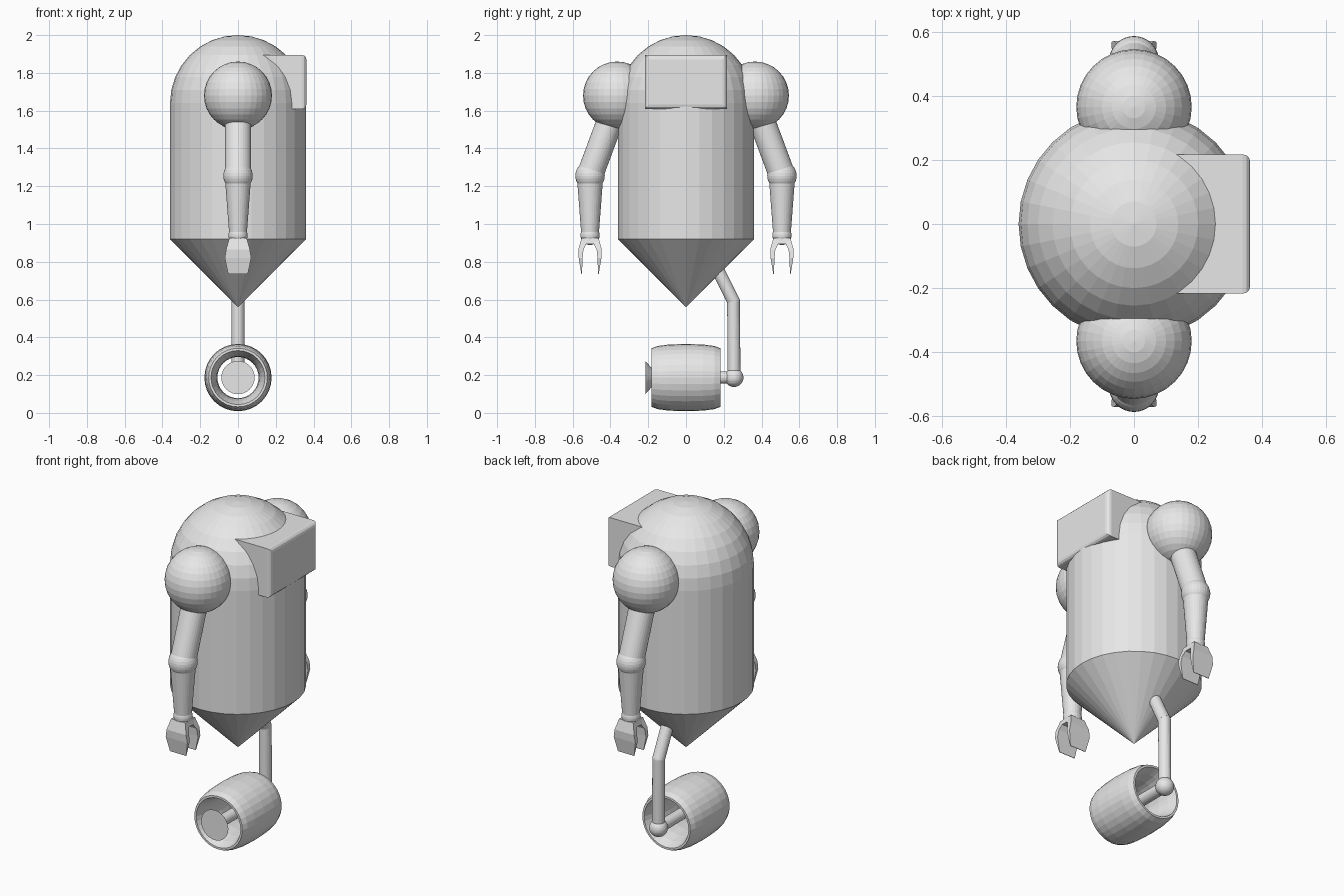
import bpy, bmesh, math
from mathutils import Vector, Matrix

if "Cube" in bpy.data.objects:
    bpy.data.objects.remove(bpy.data.objects["Cube"])

grey = bpy.data.materials.new("plain_grey")
grey.diffuse_color = (0.8, 0.8, 0.8, 1)
grey.use_nodes = True
grey.node_tree.nodes["Principled BSDF"].inputs["Base Color"].default_value = grey.diffuse_color


def finish(name, bm):
    bmesh.ops.remove_doubles(bm, verts=bm.verts, dist=1e-5)
    bmesh.ops.recalc_face_normals(bm, faces=bm.faces)
    mesh = bpy.data.meshes.new(name)
    bm.to_mesh(mesh)
    bm.free()
    mesh.materials.append(grey)
    obj = bpy.data.objects.new(name, mesh)
    bpy.context.collection.objects.link(obj)
    return obj


def lathe(name, profile, start=(0, 0, 0), axis=(0, 0, 1), sides=32, closed=False):
    """Spin (radius, distance along axis) points around an axis."""
    bm = bmesh.new()
    pts = profile + profile[:1] if closed else profile
    vs = [bm.verts.new((r, 0, h)) for r, h in pts]
    es = [bm.edges.new(p) for p in zip(vs, vs[1:])]
    bmesh.ops.spin(bm, geom=vs + es, cent=(0, 0, 0), axis=(0, 0, 1),
                   angle=math.tau, steps=sides, use_merge=False)
    turn = Vector((0, 0, 1)).rotation_difference(Vector(axis)).to_matrix().to_4x4()
    bm.transform(Matrix.Translation(start) @ turn)
    return finish(name, bm)


def rod(name, a, b, ra, rb):
    a, b = Vector(a), Vector(b)
    d = (b - a).length
    return lathe(name, [(0, 0), (ra, 0), (rb, d), (0, d)], a, (b - a) / d)


def ball(name, centre, r):
    bm = bmesh.new()
    bmesh.ops.create_uvsphere(bm, u_segments=32, v_segments=16, radius=r,
                              matrix=Matrix.Translation(centre))
    return finish(name, bm)


# Body: cone point, cylinder and dome in one profile
R = 0.36
dome = [(R * math.cos(i * math.pi / 16), 1.64 + R * math.sin(i * math.pi / 16)) for i in range(8)]
lathe("body", [(0, 0.56), (R, 0.92)] + dome + [(0, 2.0)])

# Face box on the +x side, rounded around its outer face
bm = bmesh.new()
bmesh.ops.create_cube(bm, size=1, matrix=Matrix.Translation((0.231, 0, 1.752))
                      @ Matrix.Diagonal((0.262, 0.434, 0.286, 1)))
rim = [e for e in bm.edges if all(v.co.x > 0.3 for v in e.verts)]
bmesh.ops.bevel(bm, geom=rim, offset=0.023, segments=3, profile=0.5, affect='EDGES')
finish("face_box", bm)


def claw(name, centre):
    """U-shaped gripper: (y, z, half width) outline, widest half way down."""
    outer = [(0.046, 0.735, 0.052), (0.06, 0.82, 0.07), (0.062, 0.865, 0.063), (0.045, 0.925, 0.046)]
    inner = [(0.043, 0.735, 0.052), (0.039, 0.82, 0.07), (0.035, 0.865, 0.063), (0.02, 0.893, 0.053)]
    bm = bmesh.new()
    rows = []
    for line in (outer, inner):
        full = line + [(-y, z, w) for y, z, w in reversed(line)]
        rows.append([[bm.verts.new((s * w, y + centre, z)) for s in (-1, 1)] for y, z, w in full])
    o, i = rows
    n = len(o)
    for k in range(n - 1):
        bm.faces.new((o[k][0], o[k][1], o[k + 1][1], o[k + 1][0]))
        bm.faces.new((i[k][0], i[k + 1][0], i[k + 1][1], i[k][1]))
        for s in (0, 1):
            bm.faces.new((o[k][s], o[k + 1][s], i[k + 1][s], i[k][s]))
    for k in (0, n - 1):
        bm.faces.new((o[k][0], i[k][0], i[k][1], o[k][1]))
    finish(name, bm)


# Arms on both y sides
for s, side in ((-1, "front"), (1, "back")):
    ball(side + "_shoulder", (0, s * 0.365, 1.68), 0.18)
    rod(side + "_upper_arm", (0, s * 0.365, 1.645), (0, s * 0.508, 1.26), 0.07, 0.07)
    ball(side + "_elbow", (0, s * 0.508, 1.255), 0.078)
    rod(side + "_forearm", (0, s * 0.508, 1.255), (0, s * 0.508, 0.94), 0.07, 0.046)
    ball(side + "_wrist", (0, s * 0.508, 0.94), 0.051)
    claw(side + "_claw", s * 0.508)

# Bent leg and ankle
AXLE_Z = 0.187
rod("leg_upper", (0, 0.13, 0.835), (0, 0.252, 0.59), 0.034, 0.034)
ball("leg_knee", (0, 0.252, 0.59), 0.034)
rod("leg_lower", (0, 0.252, 0.59), (0, 0.254, AXLE_Z), 0.034, 0.034)
ball("ankle", (0, 0.254, AXLE_Z), 0.05)

# Barrel wheel: open tube, bulged outside and narrowed inside
half = [(0.155, 0.182), (0.167, 0.15), (0.175, 0.09)]
throat = [(0.113, 0.07), (0.125, 0.13), (0.143, 0.182)]
wheel = ([(r, -y) for r, y in half] + [(0.178, 0)] + half[::-1]
         + throat[::-1] + [(0.109, 0)] + [(r, -y) for r, y in throat])
lathe("wheel", wheel, (0, 0, AXLE_Z), (0, 1, 0), closed=True)

# Axle with flared hub cap at the front
lathe("axle", [(0, -0.215), (0.088, -0.215), (0.032, -0.165), (0.032, 0.254), (0, 0.254)],
      (0, 0, AXLE_Z), (0, 1, 0))
